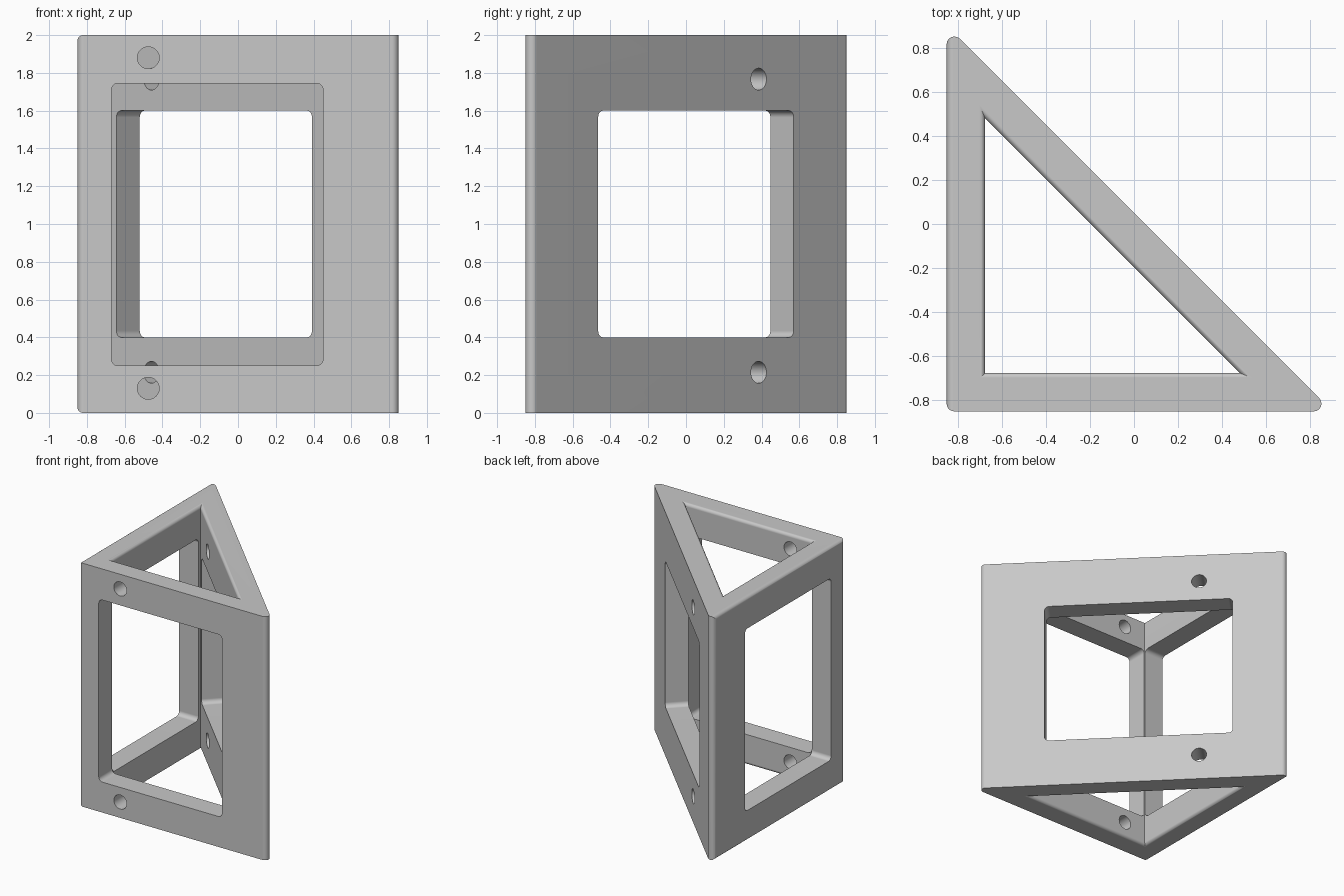
import bpy
import bmesh
from math import sin, cos, pi, sqrt
from mathutils import Vector

cube = bpy.data.objects.get("Cube")
if cube:
    bpy.data.objects.remove(cube)

X, Y, Z = Vector((1, 0, 0)), Vector((0, 1, 0)), Vector((0, 0, 1))
HEIGHT = 2
SIDE = 0.85      # half length of the straight walls
INNER = 0.675    # inner face of the straight walls

grey = bpy.data.materials.new("light_grey")
grey.use_nodes = True
grey.diffuse_color = (0.58, 0.58, 0.58, 1)
grey.node_tree.nodes["Principled BSDF"].inputs["Base Color"].default_value = grey.diffuse_color


def rounded(points, radius, steps=6):
    """Convex outline with every corner replaced by a tangent arc."""
    pts = [Vector(p) for p in points]
    out = []
    for i, p in enumerate(pts):
        a = (pts[i - 1] - p).normalized()
        b = (pts[(i + 1) % len(pts)] - p).normalized()
        half = a.angle(b) / 2
        centre = p + (a + b).normalized() * radius / sin(half)
        reach = radius / (sin(half) / cos(half))
        start, end = p + a * reach - centre, p + b * reach - centre
        for k in range(steps + 1):
            t = k / steps
            sweep = pi - 2 * half
            arc = (start * sin((1 - t) * sweep) + end * sin(t * sweep)) / sin(sweep)
            out.append(centre + arc)
    return out


def loft(name, rings):
    """Closed solid through a list of matching rings."""
    bm = bmesh.new()
    loops = [[bm.verts.new(p) for p in ring] for ring in rings]
    n = len(loops[0])
    for low, high in zip(loops, loops[1:]):
        for i in range(n):
            j = (i + 1) % n
            bm.faces.new((low[i], low[j], high[j], high[i]))
    bm.faces.new(loops[0])
    bm.faces.new(loops[-1])
    bmesh.ops.recalc_face_normals(bm, faces=bm.faces)
    mesh = bpy.data.meshes.new(name)
    bm.to_mesh(mesh)
    bm.free()
    mesh.materials.append(grey)
    obj = bpy.data.objects.new(name, mesh)
    bpy.context.collection.objects.link(obj)
    return obj


def prism(name, outline, origin, u, v, n, start, end):
    """Outline in the u, v plane, extruded along n."""
    return loft(name, [[origin + u * p[0] + v * p[1] + n * w for p in outline]
                       for w in (start, end)])


def rect(u0, u1, v0, v1):
    return rounded([(u0, v0), (u1, v0), (u1, v1), (u0, v1)], 0.035)


def circle(u, v, radius, sides=32):
    return [(u + radius * cos(2 * pi * k / sides), v + radius * sin(2 * pi * k / sides))
            for k in range(sides)]


def triangle(wall, diagonal):
    """Right triangle inside x, y > -wall and x + y < diagonal."""
    far = diagonal + wall
    return [(-wall, -wall), (far, -wall), (-wall, far)]


# Solid triangular body with rounded upright edges
O = Vector((0, 0, 0))
frame = prism("triangular_frame", rounded(triangle(SIDE, 0.05), 0.035), O, X, Y, Z, 0, HEIGHT)
cutters = []

# Triangular shaft, its mouth eased at both ends
ease = 0.026
curve = [(HEIGHT - ease + ease * sin(t), ease - ease * cos(t))
         for t in (k * pi / 12 for k in range(7))]
upper = curve + [(HEIGHT + 0.1, ease)]
levels = [(HEIGHT - z, o) for z, o in reversed(upper)] + upper
cutters.append(loft("shaft_cutter", [
    [Vector((x, y, z)) for x, y in triangle(INNER + o, -0.197 + o * sqrt(2))]
    for z, o in levels]))

# Windows in the two straight walls
opening = rect(-0.67, 0.45, 0.25, 1.745)
cutters.append(prism("front_window_cutter", opening, O, X, Z, Y, -1, -0.66))
cutters.append(prism("side_window_cutter", opening, O, Y, Z, X, -1, -0.66))

# Window in the diagonal wall
diag_mid = Vector((0.025, 0.025, 0))
diag_u = (Y - X).normalized()
diag_n = (X + Y).normalized()
cutters.append(prism("diagonal_window_cutter", rect(-0.693, 0.771, 0.4, 1.6),
                     diag_mid, diag_u, Z, diag_n, -0.19, 0.1))

# Screw holes
for z in (0.13, 1.88):
    cutters.append(prism("front_hole_cutter", circle(-0.475, z, 0.058), O, X, Z, Y, -1, -0.6))
for z in (0.215, 1.767):
    cutters.append(prism("diagonal_hole_cutter", circle(0.509, z, 0.058),
                         diag_mid, diag_u, Z, diag_n, -0.25, 0.1))

# Rounding of the side wall's top and bottom edges
r = 0.03
arc = [(-SIDE + r - r * cos(k * pi / 12), HEIGHT - r + r * sin(k * pi / 12)) for k in range(7)]
edge = arc + [(-SIDE + r, HEIGHT + 0.1), (-1, HEIGHT + 0.1), (-1, HEIGHT - r)]
for outline in (edge, [(x, HEIGHT - z) for x, z in edge]):
    cutters.append(prism("edge_cutter", outline, O, X, Z, Y, -1, 1))

# Cut everything out of the body
bpy.context.view_layer.objects.active = frame
for cutter in cutters:
    cutter.hide_render = True
    mod = frame.modifiers.new("cut", "BOOLEAN")
    mod.operation = "DIFFERENCE"
    mod.solver = "EXACT"
    mod.object = cutter
    bpy.ops.object.modifier_apply(modifier=mod.name)
    bpy.data.objects.remove(cutter)

# Smooth fillets, crisp flats
bpy.ops.object.select_all(action="DESELECT")
frame.select_set(True)
bpy.ops.object.shade_smooth_by_angle(angle=pi / 6)
weighted = frame.modifiers.new("weighted_normals", "WEIGHTED_NORMAL")
weighted.keep_sharp = True
